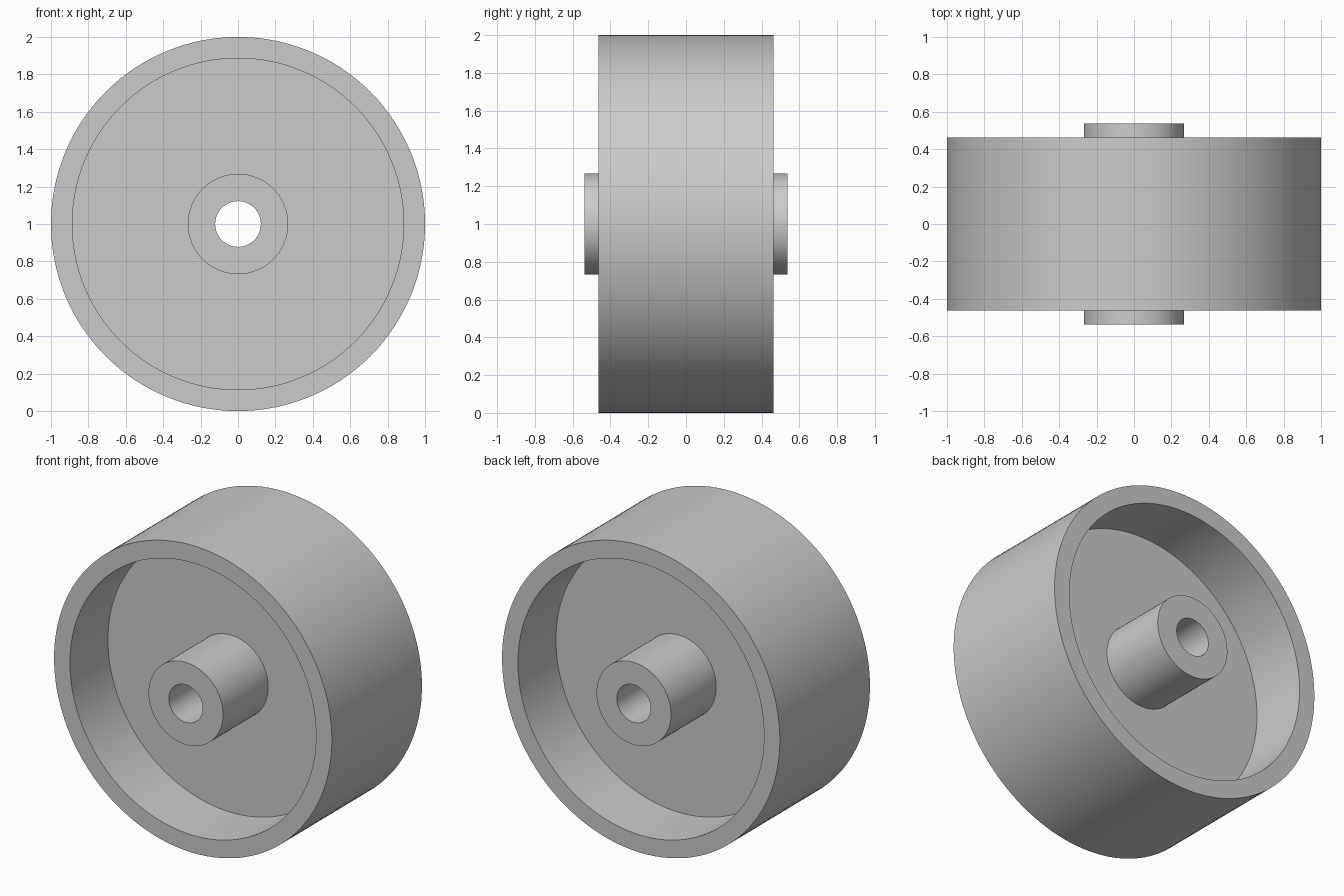
import bpy
import bmesh
import math
from mathutils import Matrix, Vector

cube = bpy.data.objects.get("Cube")
if cube:
    bpy.data.objects.remove(cube, do_unlink=True)

SEGMENTS = 128
RIM_OUTER, RIM_INNER, RIM_HALF = 1.0, 0.886, 0.463
HUB_RADIUS, BORE_RADIUS, HUB_HALF = 0.268, 0.122, 0.537
WEB_HALF = 0.072

# Plain grey finish
grey = bpy.data.materials.new("plain_grey")
grey.use_nodes = True
colour = (0.6, 0.6, 0.6, 1)
grey.diffuse_color = colour
grey.node_tree.nodes["Principled BSDF"].inputs["Base Color"].default_value = colour

# Half of the cross-section (radius, depth), mirrored to the other side
half = [
    (RIM_OUTER, RIM_HALF),
    (RIM_INNER, RIM_HALF),
    (RIM_INNER, WEB_HALF),
    (HUB_RADIUS, WEB_HALF),
    (HUB_RADIUS, HUB_HALF),
    (BORE_RADIUS, HUB_HALF),
]
profile = half + [(r, -y) for r, y in reversed(half)]

# Revolve the closed section around the axle
bm = bmesh.new()
verts = [bm.verts.new((r, y, 0)) for r, y in profile]
edges = [bm.edges.new((v, verts[(i + 1) % len(verts)])) for i, v in enumerate(verts)]
bmesh.ops.spin(bm, geom=verts + edges, cent=(0, 0, 0), axis=(0, 1, 0),
               angle=math.tau, steps=SEGMENTS, use_merge=True)
bmesh.ops.remove_doubles(bm, verts=bm.verts, dist=1e-5)
bmesh.ops.recalc_face_normals(bm, faces=bm.faces)
bmesh.ops.transform(bm, matrix=Matrix.Translation(Vector((0, 0, RIM_OUTER))), verts=bm.verts)

mesh = bpy.data.meshes.new("wheel_body")
bm.to_mesh(mesh)
bm.free()
mesh.materials.append(grey)
wheel = bpy.data.objects.new("wheel_body", mesh)
bpy.context.collection.objects.link(wheel)

# Smooth round walls with crisp edges
bpy.ops.object.select_all(action="DESELECT")
wheel.select_set(True)
bpy.context.view_layer.objects.active = wheel
bpy.ops.object.shade_smooth_by_angle(angle=math.radians(30))
